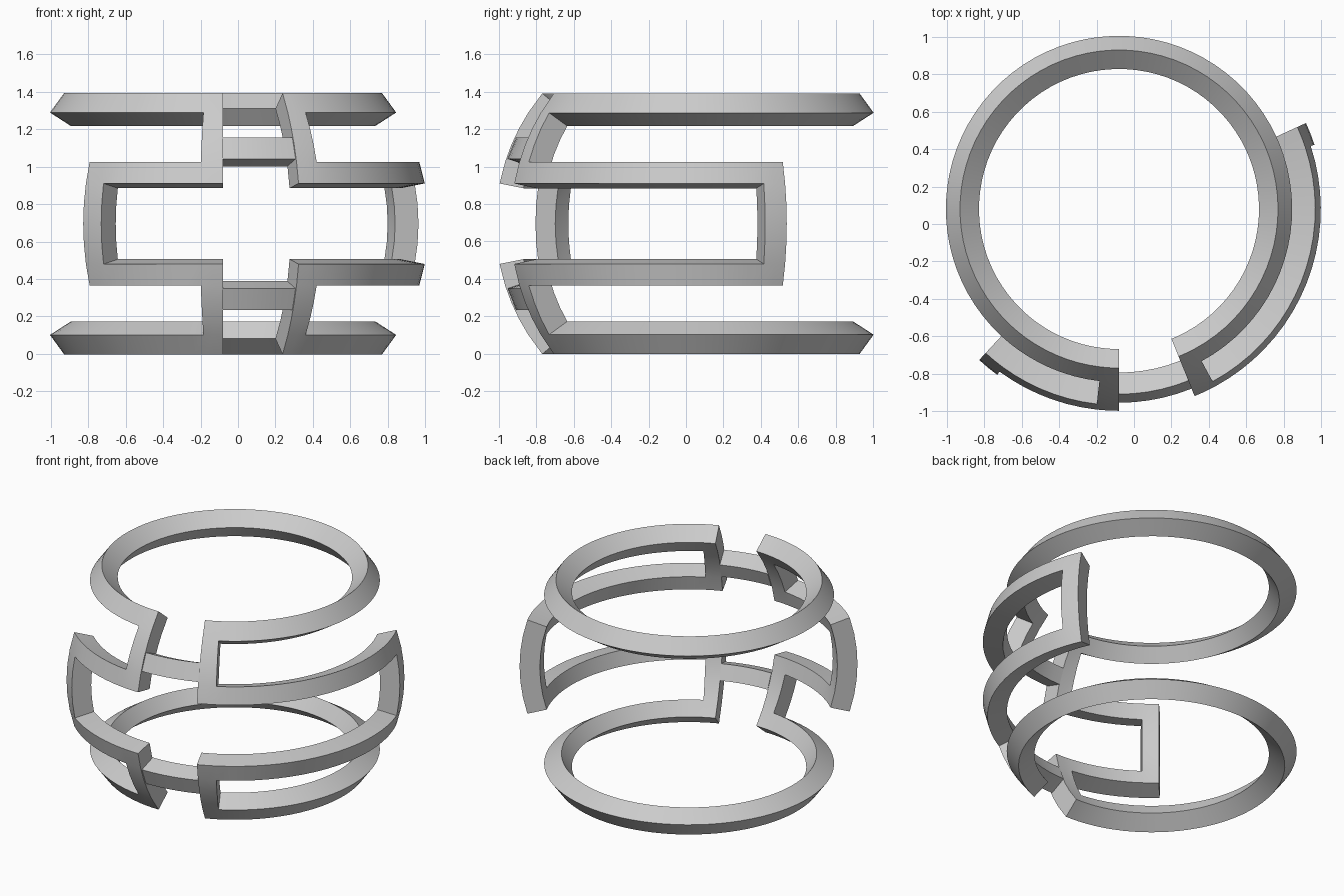
import bpy, bmesh
from math import radians, sin, cos, ceil

if "Cube" in bpy.data.objects:
    bpy.data.objects.remove(bpy.data.objects["Cube"])

CX, CY, CZ = -0.08, 0.08, 0.695
R_IN, R_OUT = 0.967, 1.098


def breaks(values, step):
    """Sorted break points, subdivided so no span exceeds step."""
    vals = sorted(set(values))
    out = [vals[0]]
    for a, b in zip(vals, vals[1:]):
        n = max(1, ceil((b - a) / step - 1e-6))
        out += [a + (b - a) * i / n for i in range(1, n + 1)]
    return out


def shell(name, rects, r_in=R_IN, r_out=R_OUT):
    """Thick spherical shell from a union of (lon0, lon1, lat0, lat1) patches."""
    lons = breaks([v for r in rects for v in r[:2]], 4.5)
    lats = breaks([v for r in rects for v in r[2:]], 6.7)
    bm = bmesh.new()
    cache = {}

    def vert(i, j, r):
        key = (i, j, r)
        if key not in cache:
            lo, la = radians(lons[i]), radians(lats[j])
            cache[key] = bm.verts.new((CX + r * cos(la) * cos(lo),
                                       CY + r * cos(la) * sin(lo),
                                       CZ + r * sin(la)))
        return cache[key]

    def filled(i, j):
        if not (0 <= i < len(lons) - 1 and 0 <= j < len(lats) - 1):
            return False
        lo, la = (lons[i] + lons[i + 1]) / 2, (lats[j] + lats[j + 1]) / 2
        return any(a < lo < b and c < la < d for a, b, c, d in rects)

    for i in range(len(lons) - 1):
        for j in range(len(lats) - 1):
            if not filled(i, j):
                continue
            c = [(i, j), (i + 1, j), (i + 1, j + 1), (i, j + 1)]
            bm.faces.new([vert(*p, r_out) for p in c])
            bm.faces.new([vert(*p, r_in) for p in reversed(c)])
            # radial walls wherever the neighbouring cell is empty
            for k, (di, dj) in enumerate([(0, -1), (1, 0), (0, 1), (-1, 0)]):
                if not filled(i + di, j + dj):
                    p, q = c[k], c[(k + 1) % 4]
                    bm.faces.new([vert(*p, r_in), vert(*q, r_in),
                                  vert(*q, r_out), vert(*p, r_out)])
    bmesh.ops.recalc_face_normals(bm, faces=bm.faces)
    me = bpy.data.meshes.new(name)
    bm.to_mesh(me)
    bm.free()
    ob = bpy.data.objects.new(name, me)
    bpy.context.collection.objects.link(ob)
    bpy.ops.object.select_all(action='DESELECT')
    ob.select_set(True)
    bpy.context.view_layer.objects.active = ob
    bpy.ops.object.shade_smooth_by_angle(angle=radians(30))
    return ob


# longitudes: front gap spans -90..-68, side loops end at -132.8 and 24.7
GAP_R, GAP_L, END_R, END_L, W = -68, 270, 24.7, 227.2, 6.5
LAT_A, LAT_B, LAT_C, LAT_D = 11.3, 17.5, 32.7, 39.4


def both(lon0, lon1, lat0, lat1):
    """A patch and its mirror below the equator."""
    return [(lon0, lon1, lat0, lat1), (lon0, lon1, -lat1, -lat0)]


# continuous cuff frame
frame = both(GAP_R, GAP_L, LAT_C, LAT_D)              # end rings
frame += both(GAP_R, END_R, LAT_A, LAT_B)             # right loop bands
frame += both(END_L, GAP_L, LAT_A, LAT_B)             # left loop bands
frame += both(GAP_R, GAP_R + W, LAT_A, LAT_D)         # posts beside the gap
frame += both(GAP_L - W, GAP_L, LAT_A, LAT_D)
frame += [(END_R - W, END_R, -LAT_B, LAT_B),          # loop end bars
          (END_L, END_L + W, -LAT_B, LAT_B)]
shell("cuff_frame", frame)

# short links bridging the front gap
for name, lat in (("upper_link", (18.5, 25)), ("lower_link", (-25, -18.5))):
    shell(name, [(-90, GAP_R, *lat)], 0.963, 1.09)
